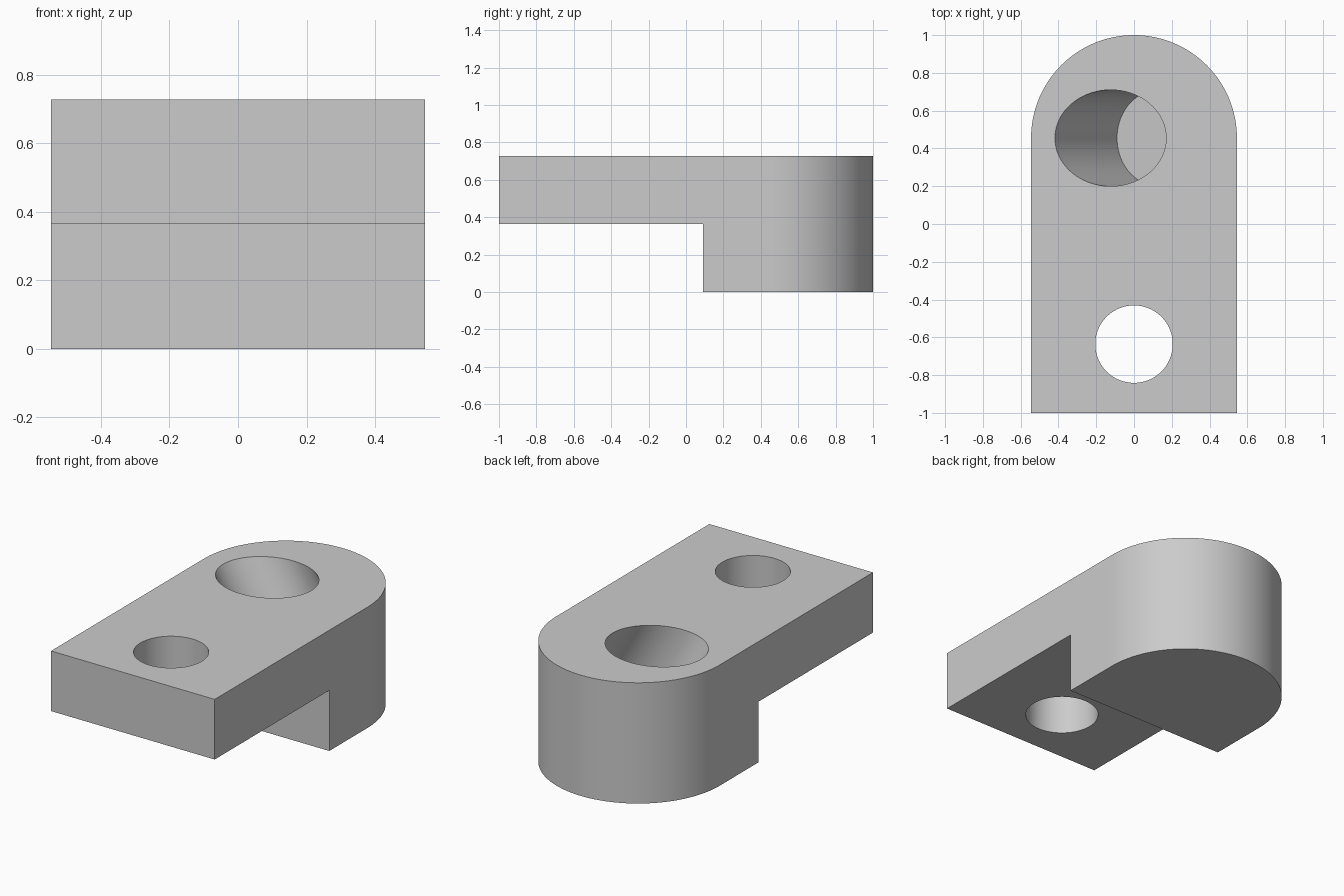
import bpy, bmesh
from math import sin, cos, pi, radians
from mathutils import Matrix, Vector

old = bpy.data.objects.get("Cube")
if old:
    bpy.data.objects.remove(old, do_unlink=True)

WIDTH, HEIGHT, ARM_Z = 1.09, 0.727, 0.365
RADIUS, ROUND_Y = WIDTH / 2, 0.455

grey = bpy.data.materials.new("plain grey")
grey.use_nodes = True
colour = (0.6, 0.6, 0.6, 1)
grey.diffuse_color = colour
grey.node_tree.nodes["Principled BSDF"].inputs["Base Color"].default_value = colour


def make_object(name, bm):
    bmesh.ops.recalc_face_normals(bm, faces=bm.faces)
    mesh = bpy.data.meshes.new(name)
    bm.to_mesh(mesh)
    bm.free()
    mesh.materials.append(grey)
    obj = bpy.data.objects.new(name, mesh)
    bpy.context.collection.objects.link(obj)
    return obj


def extrude_profile(name, points, offset):
    bm = bmesh.new()
    face = bm.faces.new([bm.verts.new(p) for p in points])
    grown = bmesh.ops.extrude_face_region(bm, geom=[face])
    verts = [g for g in grown["geom"] if isinstance(g, bmesh.types.BMVert)]
    bmesh.ops.translate(bm, verts=verts, vec=offset)
    return make_object(name, bm)


def drill(name, radius, start, end):
    """Cylinder between two points, used as a cutter."""
    axis = end - start
    place = Matrix.Translation((start + end) / 2) @ axis.to_track_quat('Z', 'Y').to_matrix().to_4x4()
    bm = bmesh.new()
    bmesh.ops.create_cone(bm, cap_ends=True, segments=96, radius1=radius,
                          radius2=radius, depth=axis.length, matrix=place)
    return make_object(name, bm)


# Body: stepped side profile, with a long tail to be rounded
side = [(-1, ARM_Z), (0.09, ARM_Z), (0.09, 0), (1.2, 0), (1.2, HEIGHT), (-1, HEIGHT)]
body = extrude_profile("bracket_body", [(-RADIUS, y, z) for y, z in side], (WIDTH, 0, 0))

# Rounded outline that trims the back end
arc = [(RADIUS * cos(pi * i / 64), ROUND_Y + RADIUS * sin(pi * i / 64)) for i in range(65)]
outline = [(RADIUS, -1)] + arc + [(-RADIUS, -1)]
rounding = extrude_profile("rounding_helper", [(x, y, -0.1) for x, y in outline], (0, 0, 1))

# Straight through hole in the arm
arm_hole = drill("arm_hole_cutter", 0.205, Vector((0, -0.636, 0)), Vector((0, -0.636, 1)))

# Blind hole tilted sideways, with a floor square to its axis
floor = Vector((0.131, ROUND_Y, 0.285))
tilt = Vector((-sin(radians(30)), 0, cos(radians(30))))
socket = drill("tilted_socket_cutter", 0.255, floor, floor + tilt)

bpy.ops.object.select_all(action='DESELECT')
body.select_set(True)
bpy.context.view_layer.objects.active = body
for cutter, operation in ((rounding, 'INTERSECT'), (arm_hole, 'DIFFERENCE'), (socket, 'DIFFERENCE')):
    mod = body.modifiers.new(cutter.name, 'BOOLEAN')
    mod.operation = operation
    mod.solver = 'EXACT'
    mod.object = cutter
    bpy.ops.object.modifier_apply(modifier=mod.name)
    bpy.data.objects.remove(cutter, do_unlink=True)

bpy.ops.object.shade_smooth_by_angle(angle=radians(30))
